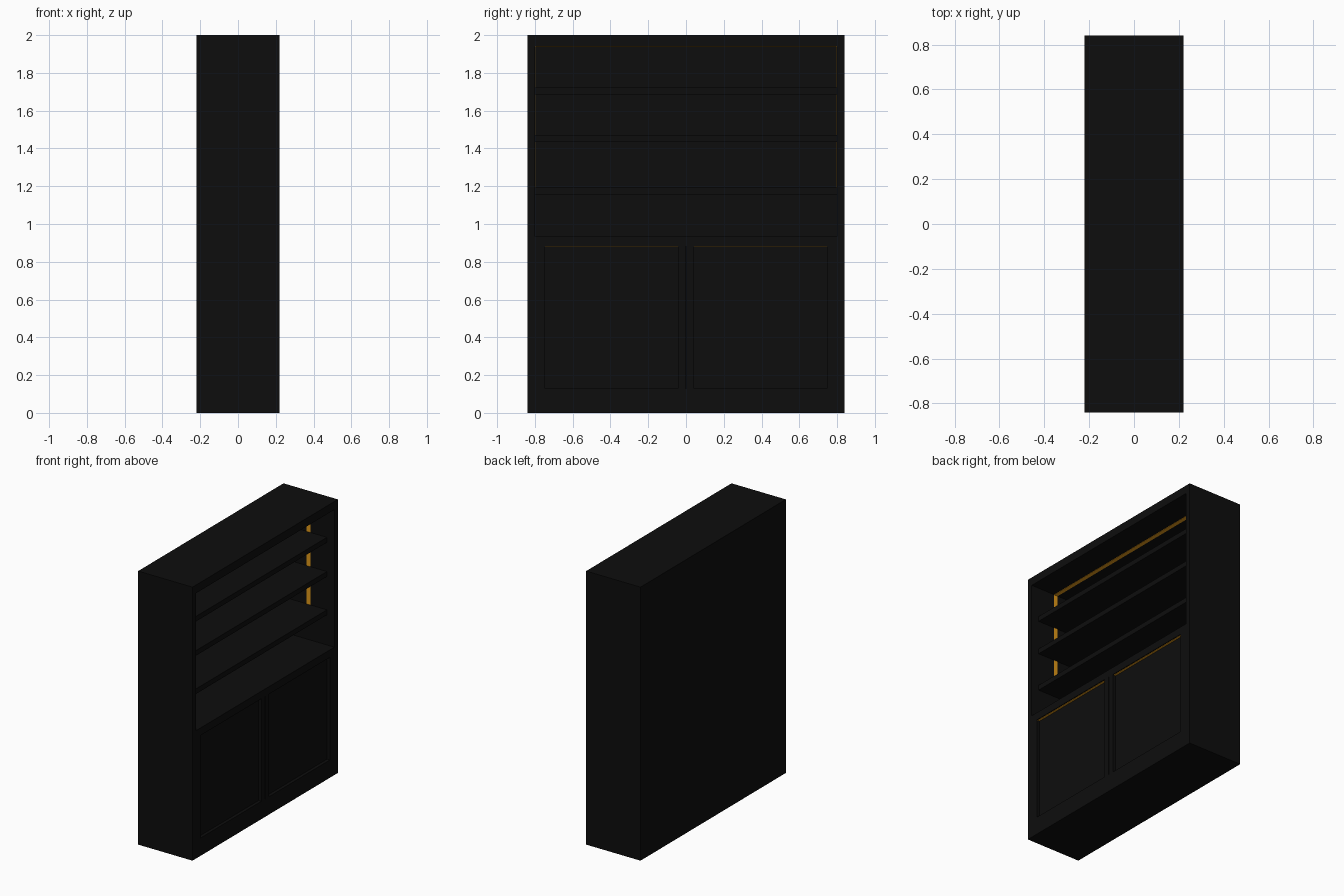
import bpy

if "Cube" in bpy.data.objects:
    bpy.data.objects.remove(bpy.data.objects["Cube"])


def material(name, colour):
    m = bpy.data.materials.new(name)
    m.use_nodes = True
    m.diffuse_color = (*colour, 1)
    m.node_tree.nodes["Principled BSDF"].inputs["Base Color"].default_value = (*colour, 1)
    return m


black = material("black lacquer", (0.004, 0.004, 0.004))
amber = material("amber light", (0.75, 0.32, 0.01))


def box(name, xs, ys, zs, mat=black):
    """Axis-aligned box given by its extents on each axis."""
    spans = (xs, ys, zs)
    bpy.ops.mesh.primitive_cube_add(size=1, location=[(a + b) / 2 for a, b in spans])
    ob = bpy.context.object
    ob.name = name
    ob.scale = [b - a for a, b in spans]
    bpy.ops.object.transform_apply(location=False, rotation=False, scale=True)
    ob.data.materials.append(mat)
    return ob


W, D, H = 0.84, 0.22, 2.0      # half width, half depth, height
IN = 0.80                      # inner face of the side walls
CEIL, COUNTER = 1.94, 0.935    # limits of the open bay
PANEL = 0.197                  # face of the recessed door panels
SHELF = 0.037
THIN = 0.002
STRIP = (-0.004, 0.026)        # depth range of the light strips

# Carcass
for side, s in (("left", 1), ("right", -1)):
    box(side + "_wall", (-D, D), sorted((s * IN, s * W)), (0, H))
box("top_panel", (-D, D), (-IN, IN), (CEIL, H))
box("back_panel", (-D, -0.18), (-IN, IN), (COUNTER, CEIL))
box("lower_cabinet", (-D, PANEL), (-IN, IN), (0, COUNTER))

# Open shelves, set back from the front edge
shelves = (1.155, 1.435, 1.685)
for i, z in enumerate(shelves):
    box(f"shelf_{i + 1}", (-0.18, 0.16), (-IN, IN), (z, z + SHELF))

# Cabinet front: rails, stiles and centre post around two sunken panels
low, high, inner, outer = 0.13, 0.88, 0.043, 0.747
box("bottom_rail", (PANEL, D), (-IN, IN), (0, low))
box("top_rail", (PANEL, D), (-IN, IN), (high, COUNTER))
for side, s in (("left", 1), ("right", -1)):
    box(side + "_outer_stile", (PANEL, D), sorted((s * outer, s * IN)), (low, high))
    box(side + "_inner_stile", (PANEL, D), sorted((s * 0.002, s * inner)), (low, high))
    # Light under the top edge of each door recess
    box(side + "_door_light", (PANEL, PANEL + 0.016), sorted((s * inner, s * outer)),
        (high - THIN, high), amber)

# Light strips on the walls of the upper bays and across the ceiling
bays = list(zip([z + SHELF for z in shelves], shelves[1:] + (CEIL,)))
for side, s in (("left", 1), ("right", -1)):
    for i, span in enumerate(bays):
        box(f"{side}_wall_light_{i + 1}", STRIP, sorted((s * (IN - THIN), s * IN)), span, amber)
box("ceiling_light", STRIP, (-IN, IN), (CEIL - THIN, CEIL), amber)
